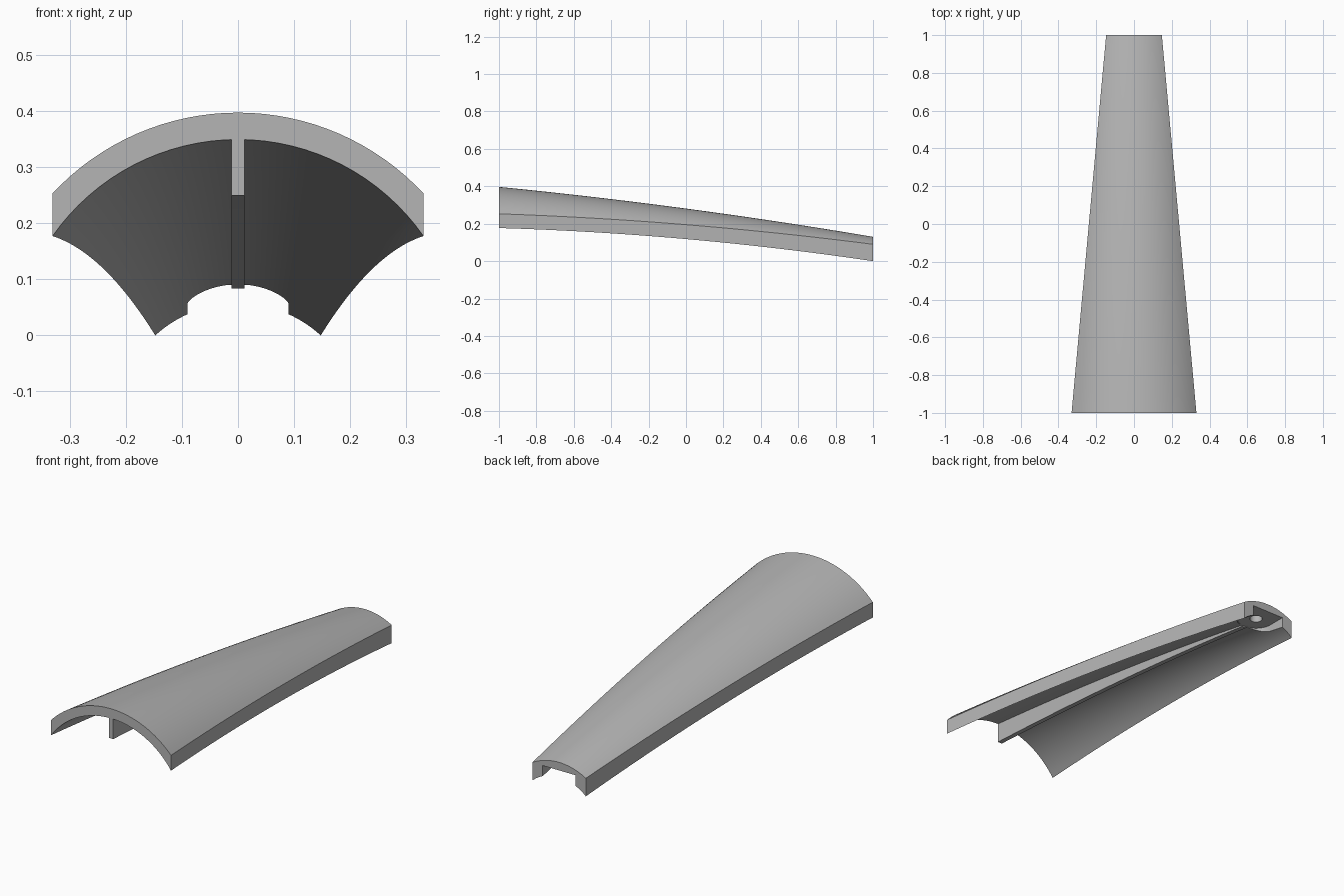
import bpy, bmesh, math

cube = bpy.data.objects.get("Cube")
if cube:
    bpy.data.objects.remove(cube)

grey = bpy.data.materials.new("plain grey")
grey.use_nodes = True
colour = (0.46, 0.46, 0.46, 1)
grey.diffuse_color = colour
grey.node_tree.nodes["Principled BSDF"].inputs["Base Color"].default_value = colour


def make(name, bm):
    bmesh.ops.recalc_face_normals(bm, faces=bm.faces)
    mesh = bpy.data.meshes.new(name)
    bm.to_mesh(mesh)
    bm.free()
    mesh.materials.append(grey)
    obj = bpy.data.objects.new(name, mesh)
    bpy.context.collection.objects.link(obj)
    return obj


def loft(name, sections):
    """Skin closed sections and cap both ends."""
    bm = bmesh.new()
    rings = [[bm.verts.new(p) for p in s] for s in sections]
    n = len(rings[0])
    for a, b in zip(rings, rings[1:]):
        for i in range(n):
            j = (i + 1) % n
            bm.faces.new((a[i], a[j], b[j], b[i]))
    bm.faces.new(rings[0])
    bm.faces.new(rings[-1])
    return make(name, bm)


def bow(front, middle, back, y):
    """Parabola through the values at y = -1, 0 and 1."""
    return middle + (back - front) / 2 * y + ((front + back) / 2 - middle) * y * y


def arcs(y):
    """Half width, centre height, outer and inner radius of the shell section."""
    w = 0.239 - 0.0915 * y
    top = bow(0.397, 0.281, 0.13, y)
    edge = bow(0.253, 0.195, 0.09, y)
    low = bow(0.177, 0.118, 0.0, y)
    sag = top - edge
    outer = (w * w + sag * sag) / (2 * sag)
    centre = top - outer
    return w, centre, outer, math.hypot(w, low - centre)


def shell_section(y, steps=32):
    w, c, outer, inner = arcs(y)
    points = []
    for r, side in ((outer, 1), (inner, -1)):
        a = math.asin(w / r)
        for i in range(steps + 1):
            t = side * a * (2 * i / steps - 1)
            points.append((r * math.sin(t), y, c + r * math.cos(t)))
    return points


def prism(name, outline, z0, z1):
    return loft(name, [[(x, y, z) for x, y in outline] for z in (z0, z1)])


def circle(r, y, start, end, n):
    return [(r * math.cos(start + (end - start) * i / n),
             y + r * math.sin(start + (end - start) * i / n)) for i in range(n + 1)]


# Tapered, arched shell
shell = loft("arched_shell", [shell_section(-1 + 2 * i / 24) for i in range(25)])

# Round-ended pocket and blind screw hole at the narrow end
pocket = circle(0.09, 0.91, math.pi, 2 * math.pi, 32) + [(0.09, 1.1), (-0.09, 1.1)]
hole = circle(0.03, 0.91, 0, 2 * math.pi, 32)[:-1]
cutters = [prism("pocket_cutter", pocket, -0.2, 0.09),
           prism("hole_cutter", hole, 0.05, 0.13)]
bpy.context.view_layer.objects.active = shell
for cutter in cutters:
    cutter.hide_render = True
    mod = shell.modifiers.new("cut", "BOOLEAN")
    mod.operation = "DIFFERENCE"
    mod.solver = "EXACT"
    mod.object = cutter
    bpy.ops.object.modifier_apply(modifier=mod.name)
    bpy.data.objects.remove(cutter)

# Centre rib, fading out at the pocket
rib_end = 0.82
sections = []
for i in range(25):
    t = i / 24
    y = -1 + (rib_end + 1) * t
    w, c, outer, inner = arcs(y)
    roof = c + inner
    low, high = roof - 0.1 + 0.093 * t, roof + 0.004
    sections.append([(-0.012, y, low), (0.012, y, low), (0.012, y, high), (-0.012, y, high)])
rib = loft("centre_rib", sections)

# Smooth shading with sharp edges
bpy.ops.object.select_all(action="DESELECT")
for obj in (shell, rib):
    obj.select_set(True)
bpy.context.view_layer.objects.active = shell
bpy.ops.object.shade_smooth_by_angle(angle=math.radians(30))
